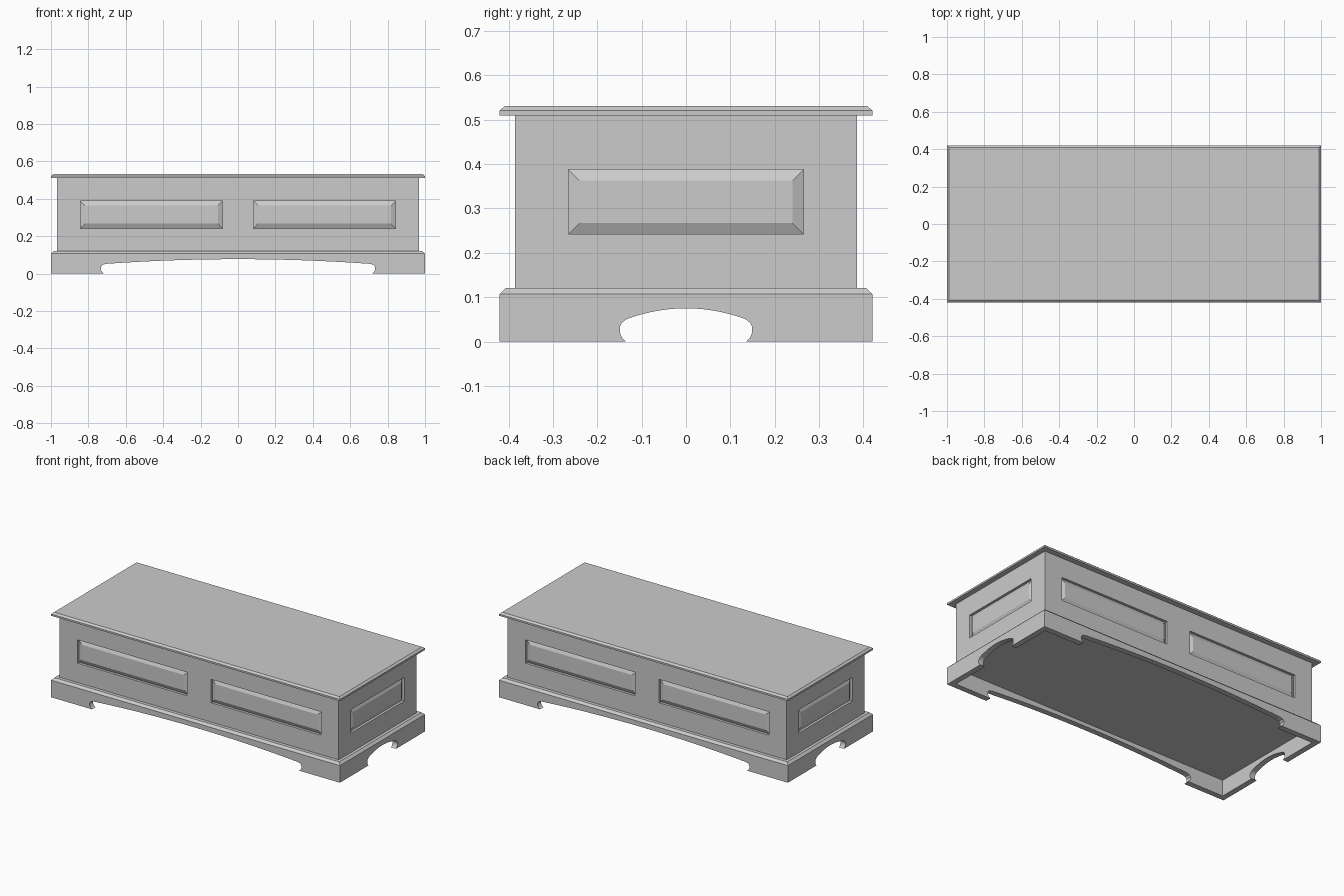
import bpy, bmesh, math
from mathutils import Matrix

if "Cube" in bpy.data.objects:
    bpy.data.objects.remove(bpy.data.objects["Cube"], do_unlink=True)

# Single plain grey finish
grey = bpy.data.materials.new("plain grey")
grey.use_nodes = True
colour = (0.6, 0.6, 0.6, 1)
grey.diffuse_color = colour
grey.node_tree.nodes["Principled BSDF"].inputs["Base Color"].default_value = colour

HALF_X, HALF_Y = 1.0, 0.42        # outer plinth and lid
BODY_X, BODY_Y = 0.967, 0.385     # chest body
FLOOR, BODY_TOP = 0.10, 0.51
SIDES = ("front", "left", "back", "right")


def finish(bm, name):
    mesh = bpy.data.meshes.new(name)
    bm.to_mesh(mesh)
    bm.free()
    mesh.materials.append(grey)
    obj = bpy.data.objects.new(name, mesh)
    bpy.context.collection.objects.link(obj)
    return obj


def bridge(bm, a, b):
    for i in range(len(a)):
        j = (i + 1) % len(a)
        bm.faces.new((a[i], a[j], b[j], b[i]))


def slab(name, rings):
    """Closed moulding lofted through (half x, half y, z) rectangles."""
    bm = bmesh.new()
    loops = [[bm.verts.new((sx * x, sy * y, z)) for sx, sy in
              ((-1, -1), (1, -1), (1, 1), (-1, 1))] for x, y, z in rings]
    for a, b in zip(loops, loops[1:]):
        bridge(bm, a, b)
    bm.faces.new(loops[0][::-1])
    bm.faces.new(loops[-1])
    return finish(bm, name)


def wall(name, half, dist, panels, turn):
    """Body side with sunken openings, each holding a bevelled raised field."""
    z0, z1 = 0.242, 0.388
    bm = bmesh.new()
    xs = [-half] + [v for p in panels for v in p] + [half]
    zs = [FLOOR, z0, z1, BODY_TOP]
    grid = [[bm.verts.new((x, -dist, z)) for x in xs] for z in zs]
    for r in range(3):
        for c in range(len(xs) - 1):
            loop = [grid[r][c], grid[r][c + 1], grid[r + 1][c + 1], grid[r + 1][c]]
            if r != 1 or c % 2 == 0:
                bm.faces.new(loop)
                continue
            for inset, depth in ((0, 0.016), (0.025, 0.004)):
                a, b = xs[c] + inset, xs[c + 1] - inset
                lo, hi = z0 + inset, z1 - inset
                ring = [bm.verts.new((x, depth - dist, z))
                        for x, z in ((a, lo), (b, lo), (b, hi), (a, hi))]
                bridge(bm, loop, ring)
                loop = ring
            bm.faces.new(loop)
    bm.transform(turn)
    return finish(bm, name)


def apron(name, half, dist, scallop, arch_x, arch_top, turn):
    """Mitred plinth board with a shallow arch ending in curled feet."""
    thick, top, steps = 0.035, 0.107, 24
    shoulder_z = scallop[-1][1]
    arc = []
    for i in range(1, steps):
        x = arch_x * (2 * i / steps - 1)
        arc.append((x, arch_top - (arch_top - shoulder_z) * (x / arch_x) ** 2))
    outline = [(-half, top), (-half, 0)] + [(-x, z) for x, z in scallop]
    outline += arc + scallop[::-1] + [(half, 0), (half, top)]
    bm = bmesh.new()
    outer = [bm.verts.new((x, -dist, z)) for x, z in outline]
    inner = [bm.verts.new((math.copysign(min(abs(x), half - thick), x), thick - dist, z))
             for x, z in outline]
    bm.faces.new(outer)
    bm.faces.new(inner[::-1])
    # Mitred ends and the top stay open because they meet their neighbours
    for i in range(1, len(outer) - 2):
        bm.faces.new((outer[i + 1], outer[i], inner[i], inner[i + 1]))
    bm.transform(turn)
    return finish(bm, name)


# Body walls and plinth boards on all four sides
long_foot = [(0.717, 0), (0.728, 0.009), (0.734, 0.022), (0.733, 0.036),
             (0.724, 0.047), (0.705, 0.052)]
short_foot = [(0.135, 0), (0.144, 0.008), (0.149, 0.02), (0.149, 0.033),
              (0.144, 0.043), (0.133, 0.051)]
for k, side in enumerate(SIDES):
    turn = Matrix.Rotation(k * math.pi / 2, 4, "Z")
    if k % 2 == 0:
        wall(side + "_wall", BODY_X, BODY_Y, [(-0.843, -0.083), (0.083, 0.843)], turn)
        apron(side + "_plinth_board", HALF_X, HALF_Y, long_foot, 0.705, 0.077, turn)
    else:
        wall(side + "_wall", BODY_Y, BODY_X, [(-0.265, 0.265)], turn)
        apron(side + "_plinth_board", HALF_Y, HALF_X, short_foot, 0.133, 0.075, turn)

# Chamfered plinth cap, which also closes the underside
slab("plinth_cap", [(HALF_X - 0.03, HALF_Y - 0.03, FLOOR), (HALF_X - 0.03, HALF_Y - 0.03, 0.107),
                    (HALF_X, HALF_Y, 0.107), (HALF_X - 0.014, HALF_Y - 0.014, 0.121)])

# Lid with chamfered upper edge
slab("lid", [(HALF_X, HALF_Y, BODY_TOP), (HALF_X, HALF_Y, 0.521),
             (HALF_X - 0.012, HALF_Y - 0.012, 0.531)])
